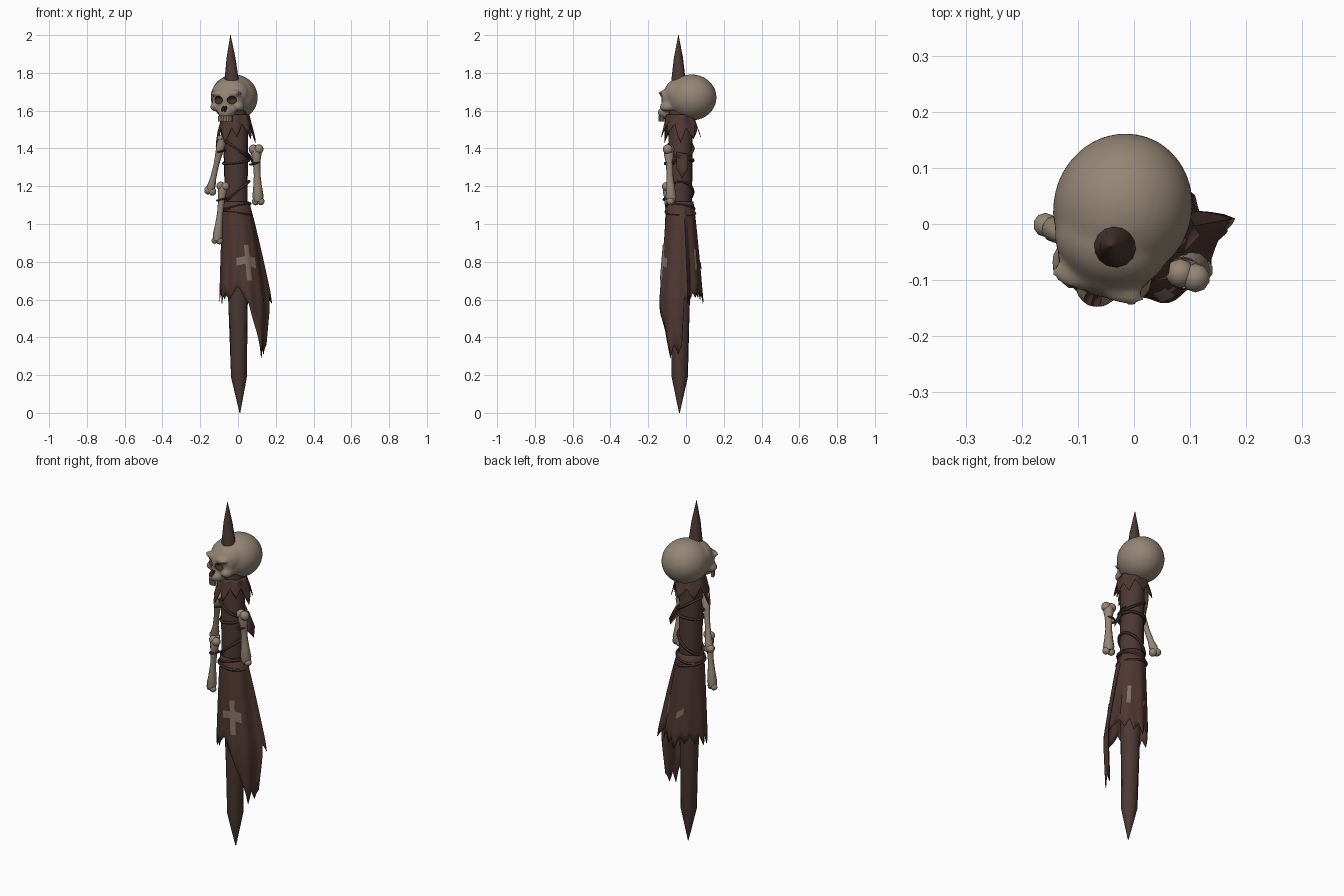
import bpy, bmesh, math
from mathutils import Vector, Matrix
from math import sin, cos, radians, pi

if "Cube" in bpy.data.objects:
    bpy.data.objects.remove(bpy.data.objects["Cube"])


def material(name, rgb):
    m = bpy.data.materials.new(name)
    m.diffuse_color = (*rgb, 1)
    m.use_nodes = True
    m.node_tree.nodes["Principled BSDF"].inputs["Base Color"].default_value = m.diffuse_color
    return m


BONE = material("aged_bone", (0.30, 0.235, 0.178))
CLOTH = material("ragged_cloth", (0.078, 0.038, 0.031))
WOOD = material("dark_wood", (0.073, 0.040, 0.033))
ROPE = material("rope_brown", (0.075, 0.041, 0.034))
PAINT = material("faded_paint", (0.21, 0.16, 0.125))
DARK = material("socket_brown", (0.06, 0.029, 0.023))


def finish(name, bm, mat, angle=40):
    bmesh.ops.recalc_face_normals(bm, faces=bm.faces)
    me = bpy.data.meshes.new(name)
    bm.to_mesh(me)
    bm.free()
    ob = bpy.data.objects.new(name, me)
    bpy.context.collection.objects.link(ob)
    me.materials.append(mat)
    activate(ob)
    bpy.ops.object.shade_smooth_by_angle(angle=radians(angle))
    return ob


def activate(ob):
    bpy.ops.object.select_all(action='DESELECT')
    ob.select_set(True)
    bpy.context.view_layer.objects.active = ob


def tube(bm, pts, radii, sides=10, closed=False):
    pts = [Vector(p) for p in pts]
    n, rings = len(pts), []
    for i, p in enumerate(pts):
        a = pts[(i - 1) % n] if closed or i else p
        b = pts[(i + 1) % n] if closed or i < n - 1 else p
        q = (b - a).to_track_quat('Z', 'Y')
        rings.append([bm.verts.new(p + q @ Vector((radii[i] * cos(2 * pi * k / sides),
                      radii[i] * sin(2 * pi * k / sides), 0))) for k in range(sides)])
    for i in range(n if closed else n - 1):
        r, s = rings[i], rings[(i + 1) % n]
        for k in range(sides):
            bm.faces.new((r[k], r[(k + 1) % sides], s[(k + 1) % sides], s[k]))
    if not closed:
        bm.faces.new(rings[0])
        bm.faces.new(rings[-1])


def ball(bm, loc, size, u=12, v=8):
    mat = Matrix.Translation(loc) @ Matrix.Diagonal((*size, 1))
    bmesh.ops.create_uvsphere(bm, u_segments=u, v_segments=v, radius=1, matrix=mat)


def lookup(table, az):
    az %= 360
    t = table + [(table[0][0] + 360, table[0][1])]
    if az < table[0][0]:
        az += 360
    t = [(table[-1][0] - 360, table[-1][1])] + t
    for (a, x), (b, y) in zip(t, t[1:]):
        if a <= az <= b:
            return x + (y - x) * (az - a) / (b - a)


# wooden stake with pointed ends
bm = bmesh.new()
stake = [(.01, -.035, 0, .002), (.005, -.033, .19, .043), (0, -.03, .6, .052),
         (-.01, -.03, 1.2, .063), (-.014, -.03, 1.55, .067), (-.03, -.036, 1.7, .045),
         (-.034, -.04, 1.77, .037), (-.037, -.04, 1.88, .024), (-.04, -.04, 2.0, .001)]
tube(bm, [s[:3] for s in stake], [s[3] for s in stake], 14)
finish("stake", bm, WOOD)


# ragged cloth: a ring of columns that each hang to their own hem height
def cloth(name, hem, surface, top, rows=9):
    bm = bmesh.new()
    cols = []
    for i, (a, _) in enumerate(hem):
        b = hem[i + 1][0] if i + 1 < len(hem) else hem[0][0] + 360
        cols += [a + (b - a) * k / 3 for k in range(3)]
    grid = [[bm.verts.new(surface(a, top + (lookup(hem, a) - top) * r / rows))
             for r in range(rows + 1)] for a in cols]
    for i, c in enumerate(grid):
        d = grid[(i + 1) % len(grid)]
        for r in range(rows):
            bm.faces.new((c[r], d[r], d[r + 1], c[r + 1]))
    ob = finish(name, bm, CLOTH)
    mod = ob.modifiers.new("thickness", 'SOLIDIFY')
    mod.thickness = 0.003
    return ob


REACH = [(0, .13), (14, .162), (28, .122), (60, .118), (90, .118), (135, .105), (180, .118),
         (205, .112), (231, .106), (250, .106), (275, .108), (300, .118), (330, .123)]


def skirt_surface(az, z, lift=0):
    t = min(max((1.12 - z) / .52, 0), 1)
    r = .069 + t ** .85 * (lookup(REACH, az) - .069) + .004 * t * sin(radians(az * 9)) + lift
    r -= max(0, .55 - z) * .04
    a = radians(az)
    return Vector((-.01 + .03 * t + r * cos(a), -.03 + r * sin(a), z))


SKIRT_HEM = [(3, .36), (8, .62), (14, .58), (28, .66), (42, .61), (55, .66), (68, .60), (80, .64),
             (92, .58), (105, .65), (120, .61), (135, .66), (150, .60), (162, .65), (176, .59),
             (188, .64), (200, .58), (214, .63), (231, .60), (248, .64), (262, .67), (275, .62),
             (288, .58), (297, .52), (315, .43), (325, .36), (333, .29), (343, .36), (355, .31)]
cloth("skirt_cloth", SKIRT_HEM, skirt_surface, 1.12)


def collar_surface(az, z):
    t = (1.58 - z) / .16
    a = radians(az)
    r = .070 + .038 * t + .02 * t * max(0, sin(a)) + .004 * sin(a * 7)
    return Vector((-.012 + r * cos(a), -.03 + r * sin(a), z))


COLLAR_HEM = [(0, 1.43), (20, 1.51), (42, 1.45), (60, 1.53), (85, 1.46), (110, 1.52), (135, 1.46),
              (160, 1.52), (188, 1.41), (212, 1.51), (235, 1.43), (255, 1.51), (273, 1.46),
              (295, 1.53), (315, 1.48), (338, 1.53)]
cloth("collar_cloth", COLLAR_HEM, collar_surface, 1.58, 5)

# loose scrap hanging at the right
bm = bmesh.new()
scrap = [bm.verts.new(p) for p in [(.05, -.05, 1.38), (.06, .01, 1.37), (.10, .01, 1.29),
                                   (.115, -.02, 1.24), (.085, -.05, 1.29)]]
bm.faces.new(scrap)
finish("cloth_scrap", bm, CLOTH).modifiers.new("thickness", 'SOLIDIFY').thickness = .003


# painted marks: thin patches that follow the skirt
def patch(bm, a0, a1, z0, z1, n=6, slant=0):
    g = [[bm.verts.new(skirt_surface(a0 + (a1 - a0) * i / n, z0 + (z1 - z0) * j / n
          + slant * (i / n - .5), .005)) for j in range(n + 1)] for i in range(n + 1)]
    for i in range(n):
        for j in range(n):
            bm.faces.new((g[i][j], g[i + 1][j], g[i + 1][j + 1], g[i][j + 1]))


bm = bmesh.new()
patch(bm, -73, -58, .70, .89)
patch(bm, -100, -73, .785, .825, slant=.01)
patch(bm, -58, -40, .77, .825, slant=-.01)
finish("front_cross_mark", bm, PAINT)
bm = bmesh.new()
patch(bm, 44, 55, .76, .87)
patch(bm, 92, 112, .77, .805, slant=.03)
finish("back_marks", bm, PAINT)

# rope turns around the stake: height, tilt toward the right, radius
bm = bmesh.new()
for z, tilt, turn, rad in [(1.40, -.045, 0, .068), (1.33, .012, 40, .068), (1.17, .055, 0, .067),
                           (1.09, .02, -30, .073), (1.06, -.012, 20, .077)]:
    pts = [(-.009 + rad * cos(a), -.03 + rad * sin(a), z + tilt * cos(a - radians(turn)))
           for a in (2 * pi * k / 28 for k in range(28))]
    tube(bm, pts, [.008] * 28, 6, True)
# small loops holding the bones
for x, y, z in [(.088, -.088, 1.32), (-.087, -.05, 1.385), (-.086, -.095, 1.13)]:
    pts = [(x + .024 * cos(a), y + .024 * sin(a), z + .006 * cos(a))
           for a in (2 * pi * k / 12 for k in range(12))]
    tube(bm, pts, [.006] * 12, 6, True)
finish("rope_binding", bm, ROPE)


# hanging bones: shaft with a knuckled end and a broad rounded end
def bone(name, knuckle, end, scale=1):
    knuckle, end = Vector(knuckle), Vector(end)
    bm = bmesh.new()
    prof = [(0, .022), (.1, .025), (.24, .018), (.5, .016), (.72, .021), (.9, .027), (1, .022)]
    tube(bm, [knuckle.lerp(end, t) for t, _ in prof], [r * scale for _, r in prof], 10)
    side = (end - knuckle).cross(Vector((.3, 1, 0))).normalized() * .013 * scale
    for p, k in ((knuckle, .024), (end, .019)):
        for s in (-1, 1):
            ball(bm, p + side * s, [k * scale] * 3, 10, 7)
    finish(name, bm, BONE, 60)


bone("right_bone", (.096, -.092, 1.395), (.107, -.078, 1.12), 1.1)
bone("left_upper_bone", (-.147, -.005, 1.175), (-.083, -.062, 1.45), .92)
bone("left_lower_bone", (-.08, -.10, 1.20), (-.110, -.088, .912), .98)

# skull: merged ellipsoids, then eye and nose openings cut out
PLACE = Matrix.Translation((-.02, .03, 1.67)) @ Matrix.Rotation(radians(-18), 4, 'Z')
bm = bmesh.new()
ball(bm, (0, 0, 0), (.124, .133, .122), 32, 20)
ball(bm, (0, -.064, .018), (.104, .084, .085), 28, 18)
ball(bm, (0, -.098, -.008), (.088, .068, .078), 24, 16)
ball(bm, (0, -.134, -.08), (.045, .054, .036), 20, 12)
for s in (-1, 1):
    ball(bm, (s * .066, -.118, -.05), (.027, .04, .024), 16, 10)
    ball(bm, (s * .042, -.146, .022), (.046, .02, .015), 16, 10)
bm.transform(PLACE)
skull = finish("skull", bm, BONE)
mod = skull.modifiers.new("merge", 'REMESH')
mod.mode, mod.voxel_size = 'VOXEL', .009
mod = skull.modifiers.new("soften", 'SMOOTH')
mod.iterations = 5

bm = bmesh.new()
for s in (-1, 1):
    ball(bm, (s * .04, -.175, -.014), (.029, .045, .024), 14, 10)
    ball(bm, (s * .007, -.185, -.058), (.009, .035, .019), 10, 8)
bm.transform(PLACE)
cutter = finish("socket_cutter", bm, DARK)
cutter.hide_render = True
mod = skull.modifiers.new("sockets", 'BOOLEAN')
mod.object, mod.operation, mod.solver = cutter, 'DIFFERENCE', 'EXACT'
mod.use_self = True
mod.material_mode = 'TRANSFER'
activate(skull)
for name in [m.name for m in skull.modifiers]:
    bpy.ops.object.modifier_apply(modifier=name)
bpy.ops.object.shade_smooth_by_angle(angle=radians(40))
bpy.data.objects.remove(cutter)

# upper teeth along the jaw arc
bm = bmesh.new()
for k in range(8):
    a = radians(-63 + 18 * k)
    m = (Matrix.Translation((.037 * sin(a), -.134 - .042 * cos(a), -.112))
         @ Matrix.Rotation(a, 4, 'Z') @ Matrix.Diagonal((.0105, .012, .03, 1)))
    bmesh.ops.create_cube(bm, size=1, matrix=m)
bm.transform(PLACE)
finish("upper_teeth", bm, BONE)
